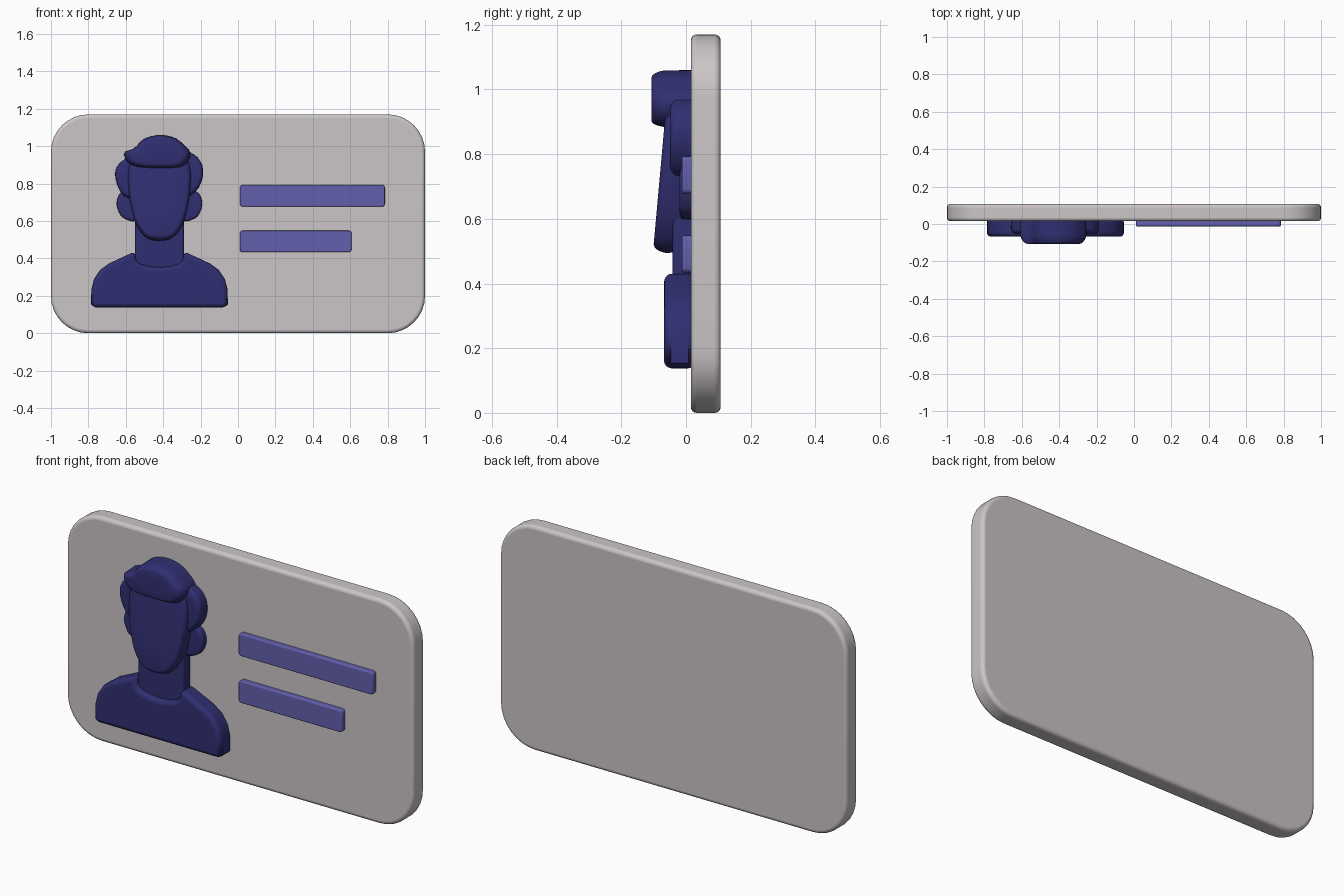
import bpy, bmesh, math
from mathutils import Vector

if "Cube" in bpy.data.objects:
    bpy.data.objects.remove(bpy.data.objects["Cube"])


def material(name, rgb):
    m = bpy.data.materials.new(name)
    m.diffuse_color = (*rgb, 1)
    m.use_nodes = True
    m.node_tree.nodes["Principled BSDF"].inputs["Base Color"].default_value = m.diffuse_color
    return m


GREY = material("light_grey", (0.60, 0.56, 0.565))
NAVY = material("navy_blue", (0.030, 0.028, 0.165))
VIOLET = material("violet_blue", (0.125, 0.115, 0.42))
CX = -0.42  # middle of the portrait


def finish(name, bm, mat, bevel=0, segments=4, angle=40):
    bmesh.ops.recalc_face_normals(bm, faces=bm.faces)
    me = bpy.data.meshes.new(name)
    bm.to_mesh(me)
    bm.free()
    ob = bpy.data.objects.new(name, me)
    bpy.context.collection.objects.link(ob)
    me.materials.append(mat)
    if bevel:
        mod = ob.modifiers.new("rounded_edges", 'BEVEL')
        mod.width, mod.segments = bevel, segments
        mod.limit_method, mod.angle_limit = 'ANGLE', math.radians(50)
    bpy.ops.object.select_all(action='DESELECT')
    ob.select_set(True)
    bpy.context.view_layer.objects.active = ob
    bpy.ops.object.shade_smooth_by_angle(angle=math.radians(angle))
    return ob


def plate(name, outline, y0, y1, mat, bevel):
    """Flat outline in x/z, extruded from y0 (front) to y1 (back)."""
    bm = bmesh.new()
    face = bm.faces.new([bm.verts.new((x, y0, z)) for x, z in outline])
    new = bmesh.ops.extrude_face_region(bm, geom=[face])["geom"]
    verts = [v for v in new if isinstance(v, bmesh.types.BMVert)]
    bmesh.ops.translate(bm, vec=(0, y1 - y0, 0), verts=verts)
    return finish(name, bm, mat, bevel)


def rounded_rect(x0, x1, z0, z1, r, n=8):
    pts = []
    for i, (cx, cz) in enumerate([(x1 - r, z1 - r), (x0 + r, z1 - r),
                                  (x0 + r, z0 + r), (x1 - r, z0 + r)]):
        for k in range(n + 1):
            a = math.pi / 2 * (i + k / n)
            pts.append((cx + r * math.cos(a), cz + r * math.sin(a)))
    return pts


def smooth_loop(pts, n=6):
    """Closed smooth curve through the given points."""
    out, c = [], len(pts)
    for i in range(c):
        a, b, d, e = (Vector(pts[(i + k) % c]) for k in (-1, 0, 1, 2))
        for k in range(n):
            t = k / n
            out.append(0.5 * (2 * b + (d - a) * t + (2 * a - 5 * b + 4 * d - e) * t * t
                              + (3 * b - a - 3 * d + e) * t ** 3))
    return out


def pillow(name, pts, depth, mat, edge=0.3, lean=None, base=0.03):
    """Rounded blob: rings of the outline shrinking toward the front."""
    loop = smooth_loop(pts)
    mid = sum(loop, Vector((0, 0))) / len(loop)
    steps = [(base, 1.0), (-depth * 0.45, 0.99)]
    for k in range(1, 6):
        a = math.pi / 2 * k / 5
        steps.append((-depth * (0.45 + 0.55 * math.sin(a)), 1 - edge * (1 - math.cos(a))))
    steps.append((-depth * 1.0, (1 - edge) * 0.5))
    bm = bmesh.new()
    rings = []
    for y, s in steps:
        ring = []
        for p in loop:
            q = mid + (p - mid) * s
            f = lean(q.y) if lean and y < 0 else 1
            ring.append(bm.verts.new((q.x, y * f, q.y)))
        rings.append(ring)
    c = len(loop)
    for r, s in zip(rings, rings[1:]):
        for i in range(c):
            bm.faces.new((r[i], r[(i + 1) % c], s[(i + 1) % c], s[i]))
    bm.faces.new(rings[0])
    bm.faces.new(rings[-1])
    return finish(name, bm, mat, angle=60)


def mirrored(half):
    """Mirror a half outline (dx, z) about the portrait's middle line."""
    return ([(CX + x, z) for x, z in half]
            + [(CX - x, z) for x, z in reversed(half) if x > 1e-6])


# Card and the two text bars
plate("card", rounded_rect(-1, 1, 0, 1.17, 0.2), 0.015, 0.107, GREY, 0.018)
plate("upper_bar", rounded_rect(0.01, 0.785, 0.677, 0.793, 0.015, 3), -0.013, 0.03, VIOLET, 0.006)
plate("lower_bar", rounded_rect(0.01, 0.607, 0.433, 0.548, 0.015, 3), -0.013, 0.03, VIOLET, 0.006)

# Shoulders with a scooped neckline
plate("shoulders", mirrored([(0, 0.353), (0.06, 0.358), (0.105, 0.372), (0.125, 0.39),
                             (0.132, 0.437), (0.27, 0.373), (0.318, 0.338), (0.350, 0.29),
                             (0.364, 0.235), (0.366, 0.155), (0.352, 0.138)]),
      -0.068, 0.03, NAVY, 0.024)

# Neck
plate("neck", rounded_rect(CX - 0.132, CX + 0.132, 0.32, 0.70, 0.03), -0.042, 0.03, NAVY, 0.015)

# Face, leaning forward at the chin
pillow("face", mirrored([(0, 0.493), (0.07, 0.51), (0.122, 0.575), (0.152, 0.67), (0.167, 0.78),
                         (0.167, 0.88), (0.13, 0.96), (0, 0.985)]),
       0.1, NAVY, 0.12, lean=lambda z: 1 - 0.9 * max(0, z - 0.52))

# Ears
for side, s in (("left", -1), ("right", 1)):
    pillow(side + "_ear", [(CX + s * x, z) for x, z in
                           [(0.12, 0.77), (0.20, 0.755), (0.227, 0.71), (0.222, 0.66),
                            (0.19, 0.615), (0.12, 0.61)]], 0.02, NAVY)

# Hair at the sides
pillow("left_side_hair", [(-0.54, 0.95), (-0.62, 0.92), (-0.655, 0.87), (-0.648, 0.80),
                          (-0.61, 0.735), (-0.54, 0.74)], 0.05, NAVY)
pillow("right_side_hair", [(-0.30, 0.96), (-0.235, 0.955), (-0.192, 0.90), (-0.192, 0.82),
                           (-0.235, 0.75), (-0.30, 0.74)], 0.05, NAVY)

# Swept hair on top
pillow("top_hair", [(-0.608, 0.965), (-0.588, 0.912), (-0.53, 0.888), (-0.42, 0.883),
                    (-0.31, 0.888), (-0.265, 0.92), (-0.255, 0.965), (-0.285, 1.005),
                    (-0.34, 1.045), (-0.42, 1.06), (-0.50, 1.04), (-0.555, 0.99)],
       0.107, NAVY, 0.25)
